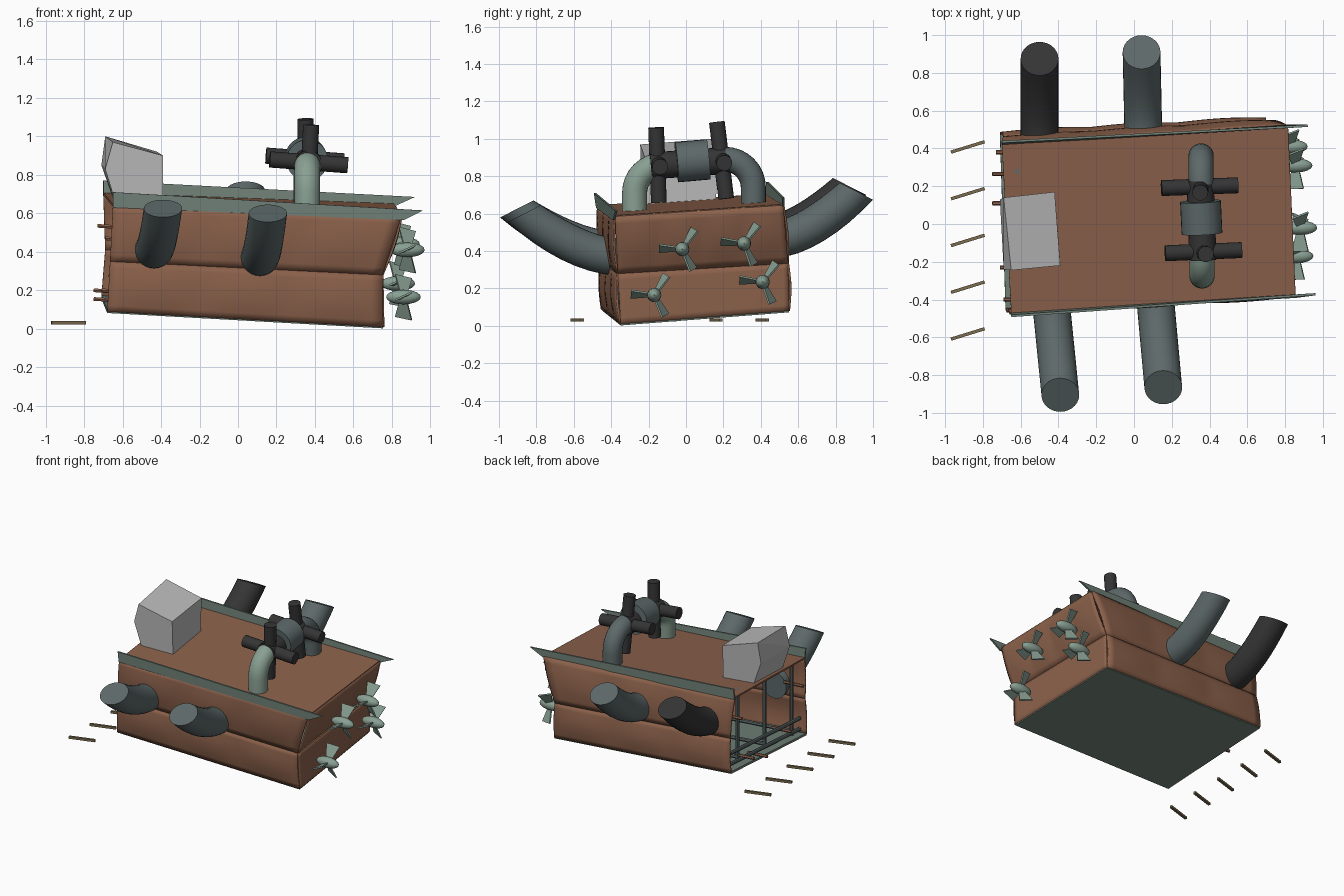
import bpy, bmesh, math
from mathutils import Vector, Matrix

cube = bpy.data.objects.get("Cube")
if cube:
    bpy.data.objects.remove(cube, do_unlink=True)


def material(name, rgb):
    m = bpy.data.materials.new(name)
    m.use_nodes = True
    m.diffuse_color = (*rgb, 1)
    m.node_tree.nodes["Principled BSDF"].inputs["Base Color"].default_value = (*rgb, 1)
    return m


RUST = material("rust brown", (0.26, 0.12, 0.07))
TRIM = material("grey green", (0.17, 0.23, 0.195))
PALE = material("pale green", (0.25, 0.35, 0.29))
STEEL = material("blue grey steel", (0.11, 0.14, 0.142))
DARK = material("charcoal", (0.035, 0.035, 0.036))
WHITE = material("light grey", (0.5, 0.5, 0.5))
WOOD = material("dull tan", (0.2, 0.15, 0.08))


def finish(bm, name, mat, smooth=None, thick=0):
    bmesh.ops.recalc_face_normals(bm, faces=bm.faces)
    me = bpy.data.meshes.new(name)
    bm.to_mesh(me)
    bm.free()
    me.materials.append(mat)
    ob = bpy.data.objects.new(name, me)
    bpy.context.collection.objects.link(ob)
    if smooth:
        bpy.ops.object.select_all(action='DESELECT')
        ob.select_set(True)
        bpy.context.view_layer.objects.active = ob
        bpy.ops.object.shade_smooth_by_angle(angle=math.radians(smooth))
    if thick:
        mod = ob.modifiers.new("thickness", 'SOLIDIFY')
        mod.thickness = thick
        mod.offset = 0
    return ob


def panel(name, mat, corners, out=(0, 0, 0), cols=1, steps=1, thick=0.012):
    """Quad between four corners, pillowed outwards in each column."""
    a, b, c, d = (Vector(p) for p in corners)
    bm = bmesh.new()
    n = cols * steps
    grid = []
    for j in range(steps + 1):
        v = j / steps
        row = []
        for i in range(n + 1):
            u = i / n
            swell = math.sin(math.pi * v) * (0.5 + 0.5 * abs(math.sin(math.pi * u * cols)))
            p = a.lerp(b, u).lerp(d.lerp(c, u), v) + Vector(out) * swell
            row.append(bm.verts.new(p))
        grid.append(row)
    for j in range(steps):
        for i in range(n):
            bm.faces.new((grid[j][i], grid[j][i + 1], grid[j + 1][i + 1], grid[j + 1][i]))
    return finish(bm, name, mat, 12 if steps > 1 else None, thick)


def tube(name, mat, rings, sides=24):
    """Skin circles given as (centre, normal, radius)."""
    bm = bmesh.new()
    loops = []
    for centre, normal, r in rings:
        n = Vector(normal).normalized()
        ref = Vector((1, 0, 0)) if abs(n.x) < 0.9 else Vector((0, 1, 0))
        u = (ref - n * ref.dot(n)).normalized()
        w = n.cross(u)
        loops.append([bm.verts.new(Vector(centre) + r * (math.cos(t) * u + math.sin(t) * w))
                      for t in (2 * math.pi * k / sides for k in range(sides))])
    for lo, hi in zip(loops, loops[1:]):
        for k in range(sides):
            m = (k + 1) % sides
            bm.faces.new((lo[k], lo[m], hi[m], hi[k]))
    bm.faces.new(loops[0][::-1])
    bm.faces.new(loops[-1])
    return finish(bm, name, mat, 40)


def rod(name, mat, p, q, r, sides=20):
    axis = Vector(q) - Vector(p)
    return tube(name, mat, [(p, axis, r), (q, axis, r)], sides)


# Hull corner rings, each: front right, front left, back left, back right
low = [(-0.68, -0.45, 0.09), (0.755, -0.35, 0.01), (0.70, 0.55, 0.08), (-0.71, 0.48, 0.165)]
mid = [(-0.665, -0.455, 0.35), (0.75, -0.365, 0.28), (0.70, 0.545, 0.335), (-0.69, 0.46, 0.41)]
top = [(-0.65, -0.47, 0.64), (0.85, -0.38, 0.585), (0.81, 0.52, 0.645), (-0.70, 0.42, 0.70)]

# Walls in two rows; the fourth side stays open
for k, (side, out, cols) in enumerate((("front", (0, -0.02, 0), 3), ("end", (0.02, 0, 0), 4),
                                       ("back", (0, 0.02, 0), 3))):
    flat = (0, 0, 0) if side == "end" else out
    panel(side + "_wall_lower", RUST, (low[k], low[k + 1], mid[k + 1], mid[k]), flat, cols, 8)
    panel(side + "_wall_upper", RUST, (mid[k], mid[k + 1], top[k + 1], top[k]), out, cols, 8)
panel("deck", RUST, top)
panel("hull_floor", TRIM, low, thick=0.016)

# Upright rims along the deck edges
panel("front_rim", TRIM, ((-0.65, -0.475, 0.63), (0.86, -0.385, 0.565),
                          (0.96, -0.372, 0.615), (-0.65, -0.487, 0.71)))
panel("back_rim", TRIM, ((-0.70, 0.425, 0.69), (0.81, 0.52, 0.635),
                         (0.92, 0.52, 0.685), (-0.70, 0.435, 0.77)))


# Curved side pipes
def side_pipe(name, mat, start, end):
    a, b = Vector(start), Vector(end)
    sign = 1 if b.y > a.y else -1
    rings = []
    for i in range(9):
        t = i / 8
        p = a.lerp(b, t)
        p.z = a.z + (b.z - a.z) * t ** 1.7
        ang = math.radians(63) * t
        rings.append((p, (0, sign * math.cos(ang), math.sin(ang)), 0.1))
    tube(name, mat, rings, 28)


side_pipe("front_pipe_right", STEEL, (-0.44, -0.41, 0.41), (-0.39, -0.905, 0.625))
side_pipe("front_pipe_left", STEEL, (0.11, -0.37, 0.37), (0.155, -0.865, 0.60))
side_pipe("back_pipe_right", DARK, (-0.50, 0.43, 0.49), (-0.50, 0.875, 0.745))
side_pipe("back_pipe_left", STEEL, (0.05, 0.46, 0.46), (0.04, 0.91, 0.72))


# Valve arch on the deck: two elbows, a drum and two cross handles
def elbow(name, mat, x, y, z, sign):
    rings = [((x, y, z - 0.04), (0, 0, 1), 0.067)]
    for i in range(9):
        t = math.pi / 2 * i / 8
        p = (x, y + sign * 0.15 * (1 - math.cos(t)), z + 0.09 + 0.15 * math.sin(t))
        rings.append((p, (0, sign * math.sin(t), math.cos(t)), 0.067))
    tube(name, mat, rings)


elbow("front_elbow", PALE, 0.36, -0.275, 0.62, 1)
elbow("back_elbow", STEEL, 0.355, 0.36, 0.65, -1)
rod("valve_link", DARK, (0.365, -0.19, 0.855), (0.35, 0.23, 0.885), 0.072)
rod("valve_drum", STEEL, (0.36, -0.05, 0.875), (0.352, 0.12, 0.89), 0.108, 28)
rod("front_handle_bar", DARK, (0.165, -0.155, 0.88), (0.57, -0.138, 0.85), 0.042)
rod("front_handle_post", DARK, (0.36, -0.145, 0.66), (0.38, -0.16, 1.06), 0.042)
rod("back_handle_bar", DARK, (0.145, 0.19, 0.90), (0.55, 0.205, 0.87), 0.042)
rod("back_handle_post", DARK, (0.36, 0.215, 0.68), (0.35, 0.165, 1.09), 0.042)

# Skewed box cabin with a kinked outer face
bm = bmesh.new()
for p in ((-0.69, 0.14, 1.0), (-0.42, 0.17, 0.92), (-0.39, -0.22, 0.90), (-0.65, -0.245, 0.97),
          (-0.71, 0.13, 0.85), (-0.69, -0.24, 0.83),
          (-0.64, 0.13, 0.65), (-0.42, 0.16, 0.66), (-0.39, -0.21, 0.64), (-0.63, -0.23, 0.635)):
    bm.verts.new(p)
bmesh.ops.convex_hull(bm, input=bm.verts)
bmesh.ops.dissolve_limit(bm, angle_limit=0.06, verts=bm.verts, edges=bm.edges)
finish(bm, "cabin", WHITE)


# Propellers: long hub with three flared, pitched blades
def propeller(name, x, y, z, turn):
    bm = bmesh.new()
    bmesh.ops.create_uvsphere(bm, u_segments=16, v_segments=10, radius=1,
                              matrix=Matrix.Diagonal((0.09, 0.038, 0.038, 1)))
    for k in range(3):
        spin = Matrix.Rotation(math.radians(turn + 120 * k), 4, 'X')
        pitch = Matrix.Rotation(math.radians(25), 4, 'Y')
        made = bmesh.ops.create_cube(bm, size=1)["verts"]
        for v in made:
            tip = v.co.y > 0
            wide = 0.095 if tip else 0.035
            v.co = (v.co.x * wide, 0.125 if tip else 0.01, v.co.z * 0.01)
            v.co = spin @ (pitch @ v.co)
    bmesh.ops.translate(bm, vec=(x, y, z), verts=bm.verts)
    finish(bm, name, PALE, 35)


for i, spot in enumerate(((0.88, -0.02, 0.41, 58), (0.855, 0.31, 0.44, 55),
                          (0.83, 0.41, 0.235, 55), (0.86, -0.17, 0.165, 58))):
    propeller("propeller_%d" % (i + 1), *spot)

# Frame inside the open end
for i, y in enumerate((-0.36, -0.04, 0.28)):
    z = 0.13 + 0.08 * (y + 0.4)
    rod("frame_post_%d" % (i + 1), STEEL, (-0.62, y, z - 0.03), (-0.62, y, z + 0.51), 0.014, 8)
    rod("frame_runner_%d" % (i + 1), STEEL, (-0.62, y, z), (0.6, y + 0.08, z - 0.06), 0.014, 8)
for i, z in enumerate((0.12, 0.2)):
    rod("frame_crossbar_%d" % (i + 1), STEEL, (-0.63, -0.44, z), (-0.66, 0.44, z + 0.075), 0.014, 8)

# Short rods poking out of the open end
for i, (x, y, z) in enumerate(((-0.75, 0.265, 0.2), (-0.75, 0.11, 0.155), (-0.71, -0.23, 0.2),
                               (-0.69, -0.4, 0.47), (-0.73, 0.38, 0.535))):
    rod("loose_rod_%d" % (i + 1), RUST, (x, y, z), (x + 0.16, y, z - 0.01), 0.011, 6)

# Row of slats lying in front of the open end
for i in range(5):
    y = -0.61 + 0.2475 * i
    bm = bmesh.new()
    place = (Matrix.Translation((-0.88, y + 0.028, 0.032)) @ Matrix.Rotation(0.3, 4, 'Z')
             @ Matrix.Diagonal((0.186, 0.017, 0.017, 1)))
    bmesh.ops.create_cube(bm, size=1, matrix=place)
    finish(bm, "slat_%d" % (i + 1), WOOD)
